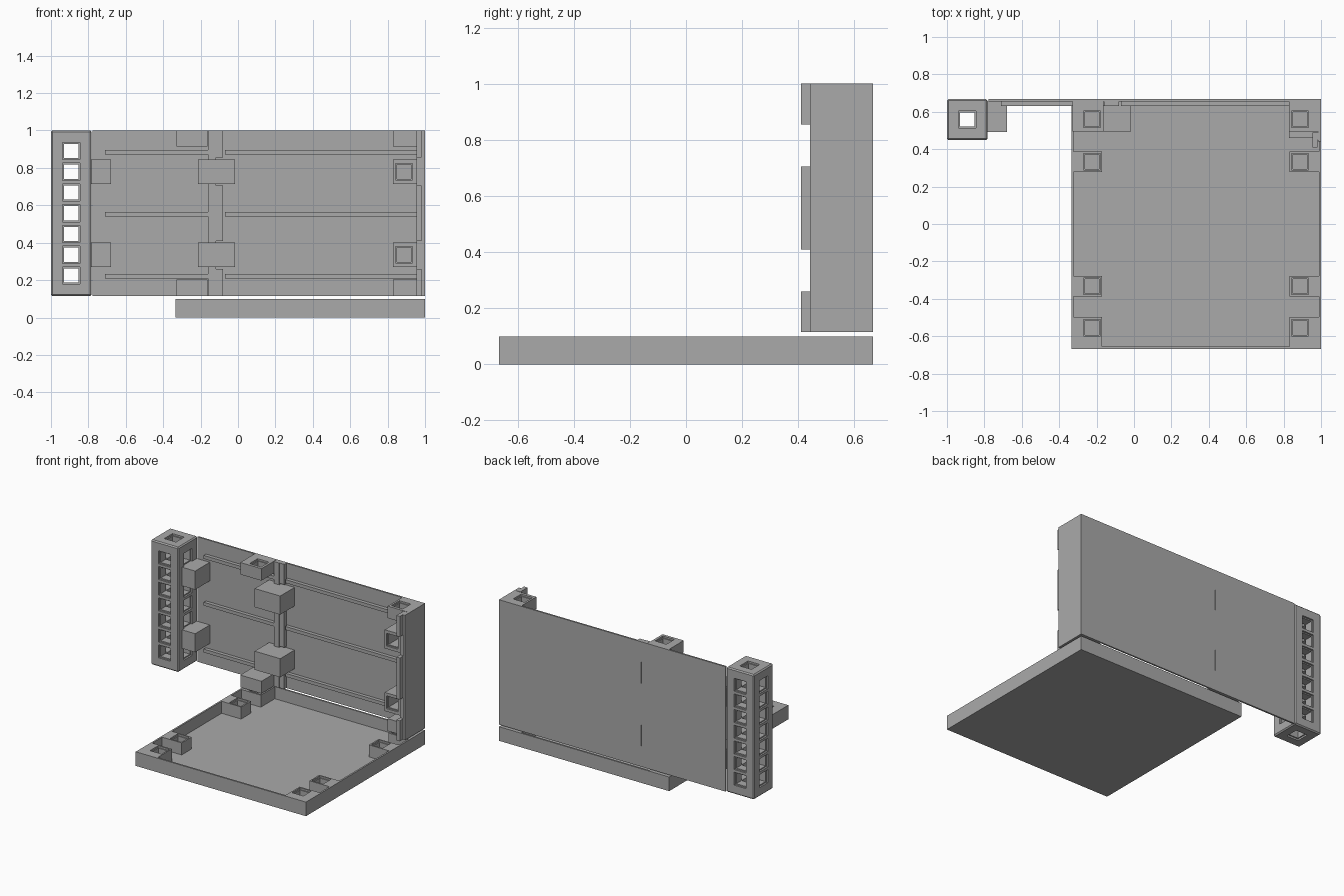
import bpy, bmesh
from mathutils import Vector

if "Cube" in bpy.data.objects:
    bpy.data.objects.remove(bpy.data.objects["Cube"])

grey = bpy.data.materials.new("plain grey")
grey.diffuse_color = (0.40, 0.40, 0.40, 1)
grey.use_nodes = True
grey.node_tree.nodes["Principled BSDF"].inputs["Base Color"].default_value = grey.diffuse_color


def finish(name, bm):
    bmesh.ops.recalc_face_normals(bm, faces=bm.faces)
    me = bpy.data.meshes.new(name)
    bm.to_mesh(me)
    bm.free()
    me.materials.append(grey)
    ob = bpy.data.objects.new(name, me)
    bpy.context.collection.objects.link(ob)
    return ob


def add_box(bm, lo, hi):
    res = bmesh.ops.create_cube(bm, size=1)
    for v in res["verts"]:
        v.co = Vector([(l + h) / 2 + c * (h - l) for l, h, c in zip(lo, hi, v.co)])


def box(name, lo, hi):
    bm = bmesh.new()
    add_box(bm, lo, hi)
    return finish(name, bm)


def hollow(name, lo, hi, axis, sign, centre, rings):
    """Box whose face on +-axis is sunk in steps: rings = (half a, half b, depth)."""
    bm = bmesh.new()
    add_box(bm, lo, hi)
    bm.normal_update()
    face = max(bm.faces, key=lambda f: f.normal[axis] * sign)
    top = hi[axis] if sign > 0 else lo[axis]
    a, b = [i for i in range(3) if i != axis]
    mid = face.calc_center_median()
    signs = [(1 if l.vert.co[a] > mid[a] else -1, 1 if l.vert.co[b] > mid[b] else -1)
             for l in face.loops]
    for ha, hb, depth in rings:
        old = [v.co.copy() for v in face.verts]
        face = bmesh.ops.extrude_discrete_faces(bm, faces=[face])["faces"][0]
        for v in face.verts:
            k = min(range(4), key=lambda i: (old[i] - v.co).length)
            v.co[a] = centre[0] + signs[k][0] * ha
            v.co[b] = centre[1] + signs[k][1] * hb
            v.co[axis] = top - sign * depth
        # keep the corner order in step with the new face
        signs = [(1 if v.co[a] > centre[0] else -1, 1 if v.co[b] > centre[1] else -1)
                 for v in face.verts]
    return finish(name, bm)


def socket(name, lo, hi, axis, sign, centre, depth):
    return hollow(name, lo, hi, axis, sign, centre,
                  [(.045, .045, 0), (.045, .045, .012), (.038, .038, .012), (.038, .038, depth)])


# Base tray with thin walls and eight socket blocks
X0, X1, Y1 = -0.335, 1.0, 0.667
cx = (X0 + X1) / 2
W = 0.012
hx, hy = (X1 - X0) / 2 - W, Y1 - W
hollow("base_tray", (X0, -Y1, 0), (X1, Y1, .1), 2, 1, (cx, 0), [(hx, hy, 0), (hx, hy, .085)])
for s in (-1, 1):
    for x0, x1, px in ((X0 + W, -.17, -.225), (.832, X1 - W, .887)):
        for y0, y1, py in ((.498, Y1 - W, .555), (.278, .388, .333)):
            ys = sorted((s * y0, s * y1))
            socket("tray_socket", (x0, ys[0], .012), (x1, ys[1], .1), 2, 1, (px, s * py), .08)

# Back panel in two halves, with a seam bridged by three tabs
Z0, Z1, ZM = 0.115, 1.0, 0.5575
YP = 0.655
TABS = ((Z0, .26), (.41, .705), (.855, Z1))
box("back_panel_left", (-.777, YP, Z0), (-.118, Y1, Z1))
box("back_panel_right", (-.114, YP, Z0), (1, Y1, Z1))
box("seam_strip", (-.16, .63, Z0), (-.118, YP, Z1))
for a, b in TABS:
    box("seam_bridge", (-.118, YP, a), (-.114, Y1, b))
    box("seam_tab", (-.118, .632, a), (-.08, YP, b))

# Side wall with edge strip and tabs
box("side_wall", (.985, .442, Z0), (1, YP, Z1))
box("edge_strip", (.955, .45, Z0), (.985, .49, Z1))
for a, b in TABS:
    box("edge_tab", (.955, .41, a), (.982, .45, b))

# Stiffening ribs
for z in (.22, .552, .884):
    box("left_rib", (-.71, .63, z - .012), (-.16, YP, z + .012))
    box("right_rib", (-.07, .63, z - .012), (.985, YP, z + .012))

# Joining blocks and front-facing sockets on the panel
for z in (ZM - .222, ZM + .222):
    a, b = z - .066, z + .066
    box("column_joint_block", (-.782, .492, a), (-.68, YP, b))
    box("seam_joint_block", (-.215, .494, a), (-.015, YP, b))
    socket("front_socket", (.828, .46, a), (.985, YP, b), 1, -1, (.887, z), .19)

# Corner sockets opening up and down
for x0, x1, px in ((-.328, -.162, -.225), (.828, .985, .887)):
    socket("top_socket", (x0, .494, .915), (x1, YP, Z1), 2, 1, (px, .56), .08)
    socket("bottom_socket", (x0, .494, Z0), (x1, YP, .202), 2, -1, (px, .56), .08)

# Corner column: chamfered beam with crossing square tunnels
CX, CY, H = -0.891, 0.558, 0.109
bm = bmesh.new()
add_box(bm, (CX - H, CY - H, Z0), (CX + H, CY + H, Z1))
bmesh.ops.bevel(bm, geom=bm.edges[:], offset=.008, segments=1, affect='EDGES')
column = finish("corner_column", bm)

cut = bmesh.new()
r, R, d, o = .038, .046, .012, .02
add_box(cut, (CX - r, CY - r, Z0 - o), (CX + r, CY + r, Z1 + o))
for a, b in ((Z0 - o, Z0 + d), (Z1 - d, Z1 + o)):
    add_box(cut, (CX - R, CY - R, a), (CX + R, CY + R, b))
for i in range(-3, 4):
    z = ZM + i * .111
    add_box(cut, (CX - r, CY - H - o, z - r), (CX + r, CY + H + o, z + r))
    add_box(cut, (CX - H - o, CY - r, z - r), (CX + H + o, CY + r, z + r))
    for a, b in ((-H - o, -H + d), (H - d, H + o)):
        add_box(cut, (CX - R, CY + a, z - R), (CX + R, CY + b, z + R))
        add_box(cut, (CX + a, CY - R, z - R), (CX + b, CY + R, z + R))
cutter = finish("tunnel_cutter", cut)
cutter.hide_render = True
mod = column.modifiers.new("tunnels", 'BOOLEAN')
mod.operation, mod.solver, mod.use_self = 'DIFFERENCE', 'EXACT', True
mod.object = cutter
dg = bpy.context.evaluated_depsgraph_get()
mesh = bpy.data.meshes.new_from_object(column.evaluated_get(dg))
column.modifiers.clear()
column.data = mesh
bpy.data.objects.remove(cutter)
